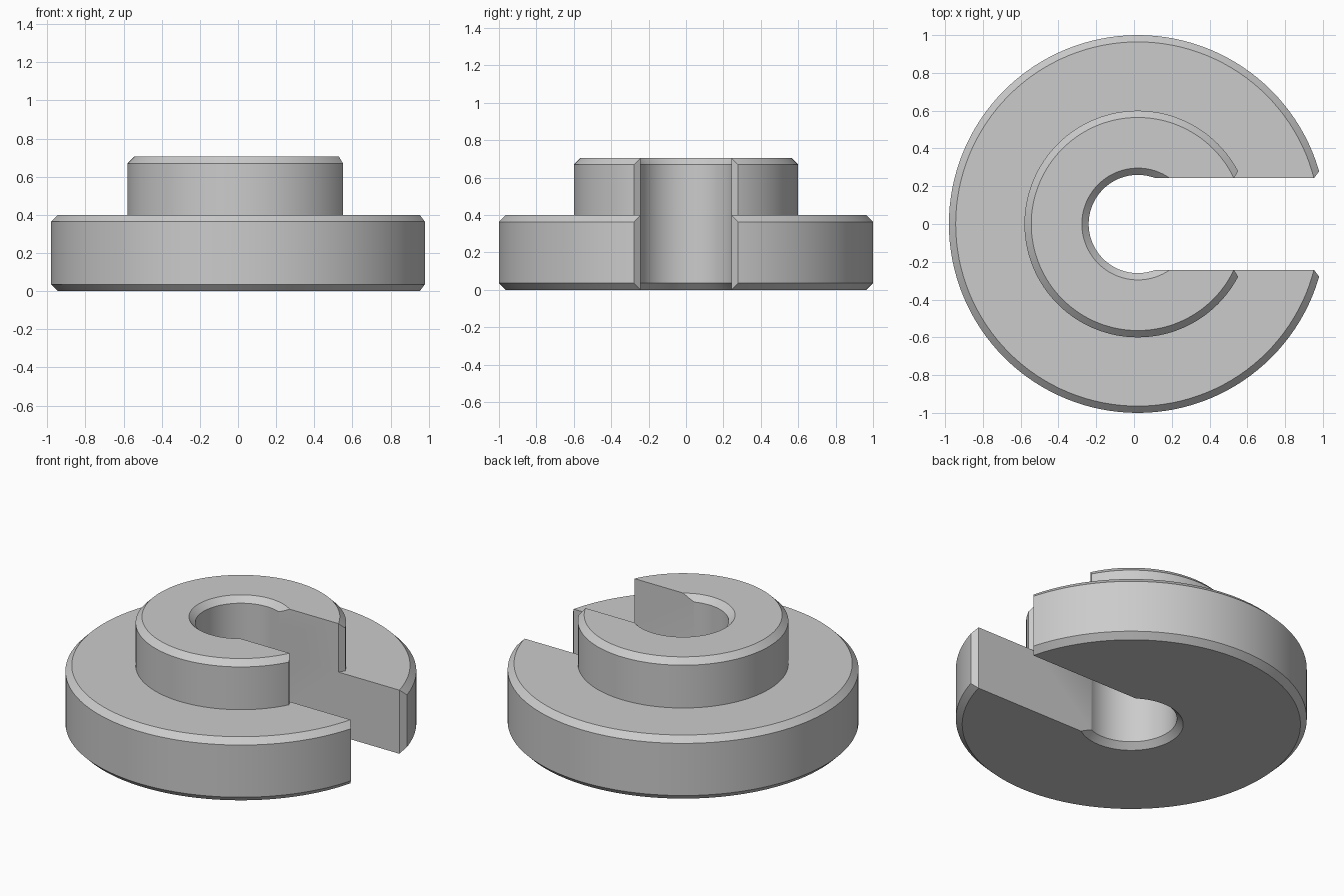
import bpy, bmesh, math

cube = bpy.data.objects.get("Cube")
if cube:
    bpy.data.objects.remove(cube, do_unlink=True)

CX = 0.02            # axis of the turned body
R_DISC, R_HUB, R_BORE = 1.0, 0.6, 0.26
Z_DISC, Z_TOP = 0.4, 0.705
C = 0.036            # chamfer size
SLOT = 0.243         # half width of the slot
SEGMENTS = 128

grey = bpy.data.materials.new("grey")
grey.use_nodes = True
grey.diffuse_color = (0.6, 0.6, 0.6, 1)
grey.node_tree.nodes["Principled BSDF"].inputs["Base Color"].default_value = (0.6, 0.6, 0.6, 1)


def add_object(name, bm):
    bmesh.ops.recalc_face_normals(bm, faces=bm.faces)
    mesh = bpy.data.meshes.new(name)
    bm.to_mesh(mesh)
    bm.free()
    mesh.materials.append(grey)
    obj = bpy.data.objects.new(name, mesh)
    bpy.context.collection.objects.link(obj)
    return obj


def lathe(name, profile):
    """Revolve a closed (radius, z) profile around the body axis."""
    bm = bmesh.new()
    rings = []
    for i in range(SEGMENTS):
        a = 2 * math.pi * i / SEGMENTS
        rings.append([bm.verts.new((CX + r * math.cos(a), r * math.sin(a), z)) for r, z in profile])
    n = len(profile)
    for i in range(SEGMENTS):
        a, b = rings[i], rings[(i + 1) % SEGMENTS]
        for j in range(n):
            k = (j + 1) % n
            bm.faces.new((a[j], b[j], b[k], a[k]))
    return add_object(name, bm)


def slot_cutter(name, radius, z0, z1):
    """Straight slot that flares where it leaves a rim of the given radius."""
    x_in = CX + math.sqrt((radius - C) ** 2 - SLOT ** 2)
    x_rim = CX + math.sqrt(radius ** 2 - (SLOT + C) ** 2)
    slope = C / (x_rim - x_in)
    x_end = x_rim + 0.08
    half = [(CX, SLOT), (x_in, SLOT), (x_end, SLOT + slope * (x_end - x_in))]
    outline = half + [(x, -y) for x, y in reversed(half)]
    bm = bmesh.new()
    base = bm.faces.new([bm.verts.new((x, y, z0)) for x, y in outline])
    top = bmesh.ops.extrude_face_region(bm, geom=[base])["geom"]
    bmesh.ops.translate(bm, vec=(0, 0, z1 - z0),
                        verts=[v for v in top if isinstance(v, bmesh.types.BMVert)])
    cutter = add_object(name, bm)
    cutter.hide_render = True
    return cutter


# Stepped disc and hub with a chamfered bore
body = lathe("slotted_flange", [
    (R_BORE + C, 0), (R_DISC - C, 0), (R_DISC, C),
    (R_DISC, Z_DISC - C), (R_DISC - C, Z_DISC), (R_HUB, Z_DISC),
    (R_HUB, Z_TOP - C), (R_HUB - C, Z_TOP), (R_BORE + C, Z_TOP),
    (R_BORE, Z_TOP - C), (R_BORE, C)])

# Slot through the disc, then the flare at the hub rim
cutters = [slot_cutter("disc_slot_cutter", R_DISC, -0.2, 1),
           slot_cutter("hub_slot_cutter", R_HUB, Z_DISC, 1)]
bpy.context.view_layer.objects.active = body
for cutter in cutters:
    mod = body.modifiers.new(cutter.name, "BOOLEAN")
    mod.operation = "DIFFERENCE"
    mod.solver = "EXACT"
    mod.object = cutter
    bpy.ops.object.modifier_apply(modifier=mod.name)
for cutter in cutters:
    bpy.data.objects.remove(cutter, do_unlink=True)

# Smooth the turned walls, keep chamfer edges crisp
bpy.ops.object.select_all(action="DESELECT")
body.select_set(True)
bpy.ops.object.shade_smooth_by_angle(angle=math.radians(25))
